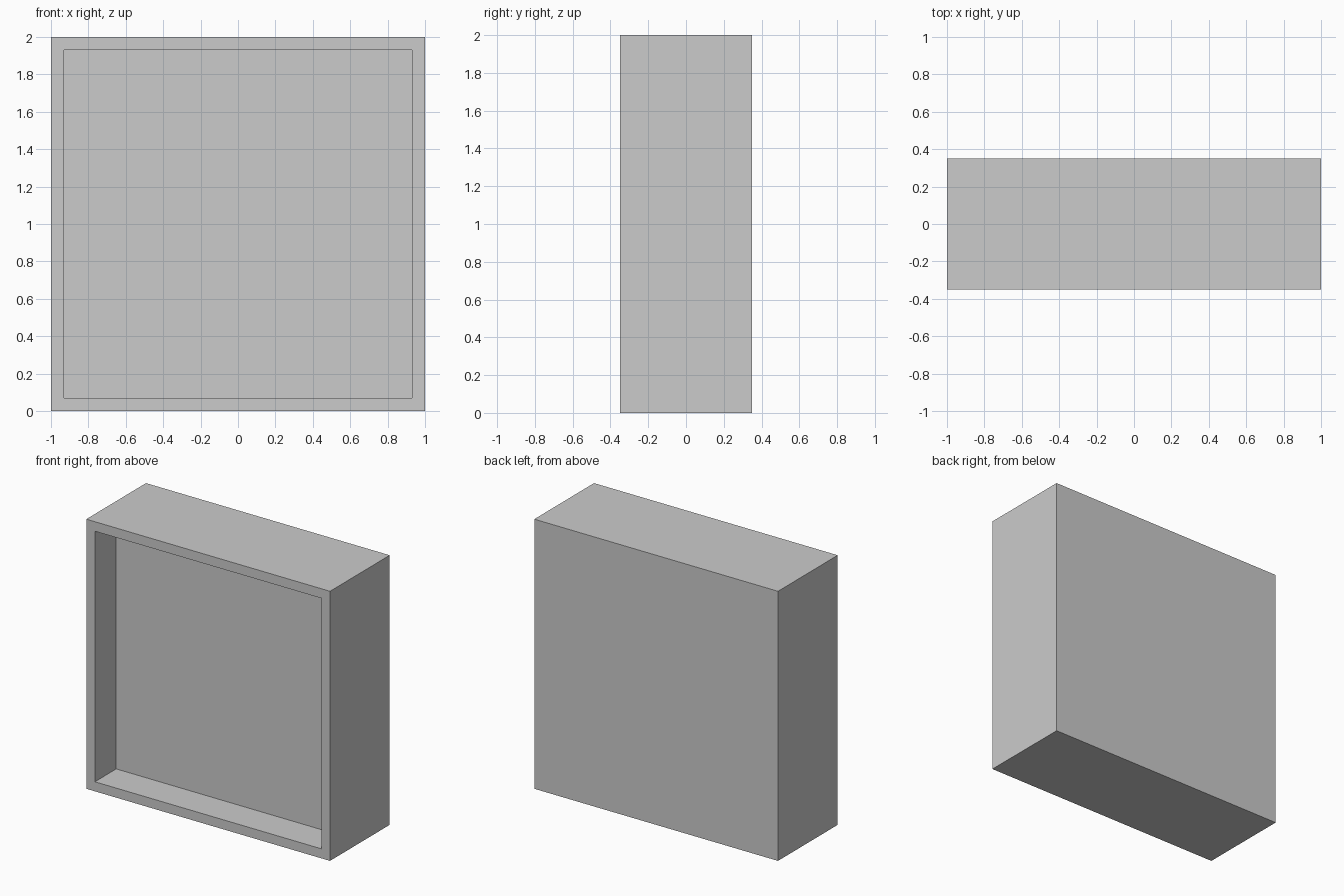
import bpy, bmesh
from mathutils import Matrix, Vector

if "Cube" in bpy.data.objects:
    bpy.data.objects.remove(bpy.data.objects["Cube"])

WIDTH, DEPTH, HEIGHT = 2.0, 0.70, 2.0
RIM, RECESS = 0.10, 0.25

bm = bmesh.new()

# Outer box standing on the ground
bmesh.ops.create_cube(bm, size=1.0, matrix=Matrix.Translation((0, 0, HEIGHT / 2))
                      @ Matrix.Diagonal((WIDTH, DEPTH, HEIGHT, 1)))
bm.normal_update()

# Front rim, then the panel pushed back to form the open recess
front = min(bm.faces, key=lambda f: f.calc_center_median().y)
bmesh.ops.inset_region(bm, faces=[front], thickness=RIM)
panel = bmesh.ops.extrude_discrete_faces(bm, faces=[front])["faces"][0]
bmesh.ops.translate(bm, verts=panel.verts, vec=Vector((0, RECESS, 0)))
bmesh.ops.recalc_face_normals(bm, faces=bm.faces)

mesh = bpy.data.meshes.new("recessed_box")
bm.to_mesh(mesh)
bm.free()
bpy.context.collection.objects.link(bpy.data.objects.new("recessed_box", mesh))
